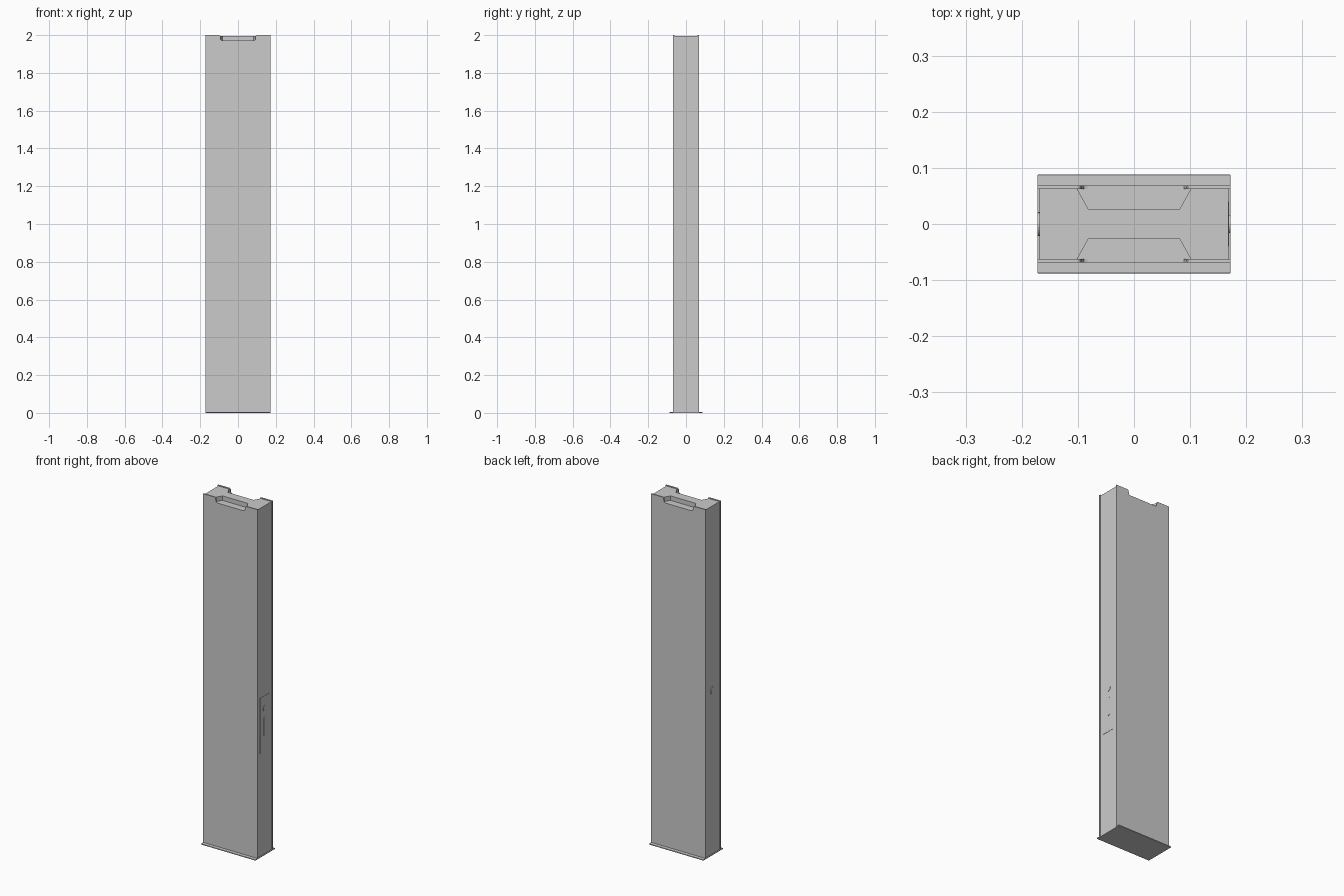
import bpy, bmesh, math
from mathutils import Vector

if "Cube" in bpy.data.objects:
    bpy.data.objects.remove(bpy.data.objects["Cube"])

HX, TOP = 0.172, 2.0


def prism(name, pts, offset, depth, place, bevel=0.0):
    """Extrude a flat outline; place(u, v, w) maps it into the scene."""
    bm = bmesh.new()
    lo = [bm.verts.new(place(u, v, offset)) for u, v in pts]
    hi = [bm.verts.new(place(u, v, offset + depth)) for u, v in pts]
    bm.faces.new(lo)
    bm.faces.new(hi)
    n = len(pts)
    for i in range(n):
        j = (i + 1) % n
        bm.faces.new((lo[i], lo[j], hi[j], hi[i]))
    bmesh.ops.recalc_face_normals(bm, faces=bm.faces)
    me = bpy.data.meshes.new(name)
    bm.to_mesh(me)
    bm.free()
    ob = bpy.data.objects.new(name, me)
    bpy.context.collection.objects.link(ob)
    if bevel:
        m = ob.modifiers.new("bevel", "BEVEL")
        m.width, m.segments, m.limit_method = bevel, 2, "ANGLE"
    return ob


def rect(a, b, c, d):
    return [(a, c), (b, c), (b, d), (a, d)]


def pill(cu, cv, hu, hv, seg=8):
    """Rounded-end outline; a circle when hu equals hv."""
    out = []
    for k, sgn in ((0, 1), (math.pi, -1)):
        for i in range(seg + 1):
            if hu == hv and i == seg:
                continue
            t = k + math.pi * i / seg
            out.append((cu + hu * math.cos(t), cv + sgn * (hv - hu) + hu * math.sin(t)))
    return out


def flat(u, v, w): return Vector((u, v, w))      # extrude along z
def front(u, v, w): return Vector((u, w, v))     # extrude along y
def side(u, v, w): return Vector((w, u, v))      # extrude along x


# base plate
prism("base_plate", rect(-HX, HX, -0.088, 0.088), 0, 0.006, flat, 0.0015)

# inner core, with a cap cut by tapered recesses front and back
prism("core", rect(-0.168, 0.168, -0.063, 0.063), 0.004, 1.966, flat)
half = [(0.168, -0.062), (0.168, 0.062), (0.101, 0.062), (0.081, 0.026)]
cap = half + [(-x, y) for x, y in reversed(half)]
cap = half + [(-0.081, 0.026), (-0.101, 0.062), (-0.168, 0.062), (-0.168, -0.062),
              (-0.101, -0.062), (-0.081, -0.026), (0.081, -0.026), (0.101, -0.062)]
prism("core_cap", cap, 1.97, 0.026, flat)

# front and back sheets with a softly cornered notch at the top
notch = [(0.101, TOP), (0.096, 1.998), (0.093, 1.993), (0.092, 1.979),
         (0.089, 1.973), (0.083, 1.971)]
outline = ([(-HX, 0.006), (HX, 0.006), (HX, TOP)] + notch
           + [(-x, z) for x, z in reversed(notch)] + [(-HX, TOP)])
prism("front_sheet", outline, -0.069, 0.007, front)
prism("back_sheet", outline, 0.062, 0.007, front)

# access door on the right side with handle and lock
prism("access_door", rect(-0.04, 0.04, 0.59, 0.91), 0.166, 0.0035, side)
prism("door_handle", pill(0, 0.735, 0.011, 0.055), 0.168, 0.0037, side)
prism("door_lock", pill(0, 0.84, 0.016, 0.016, 12), 0.168, 0.0037, side)

# round lock on the left side
prism("side_lock", pill(0, 0.94, 0.021, 0.021, 12), -0.172, 0.006, side)
